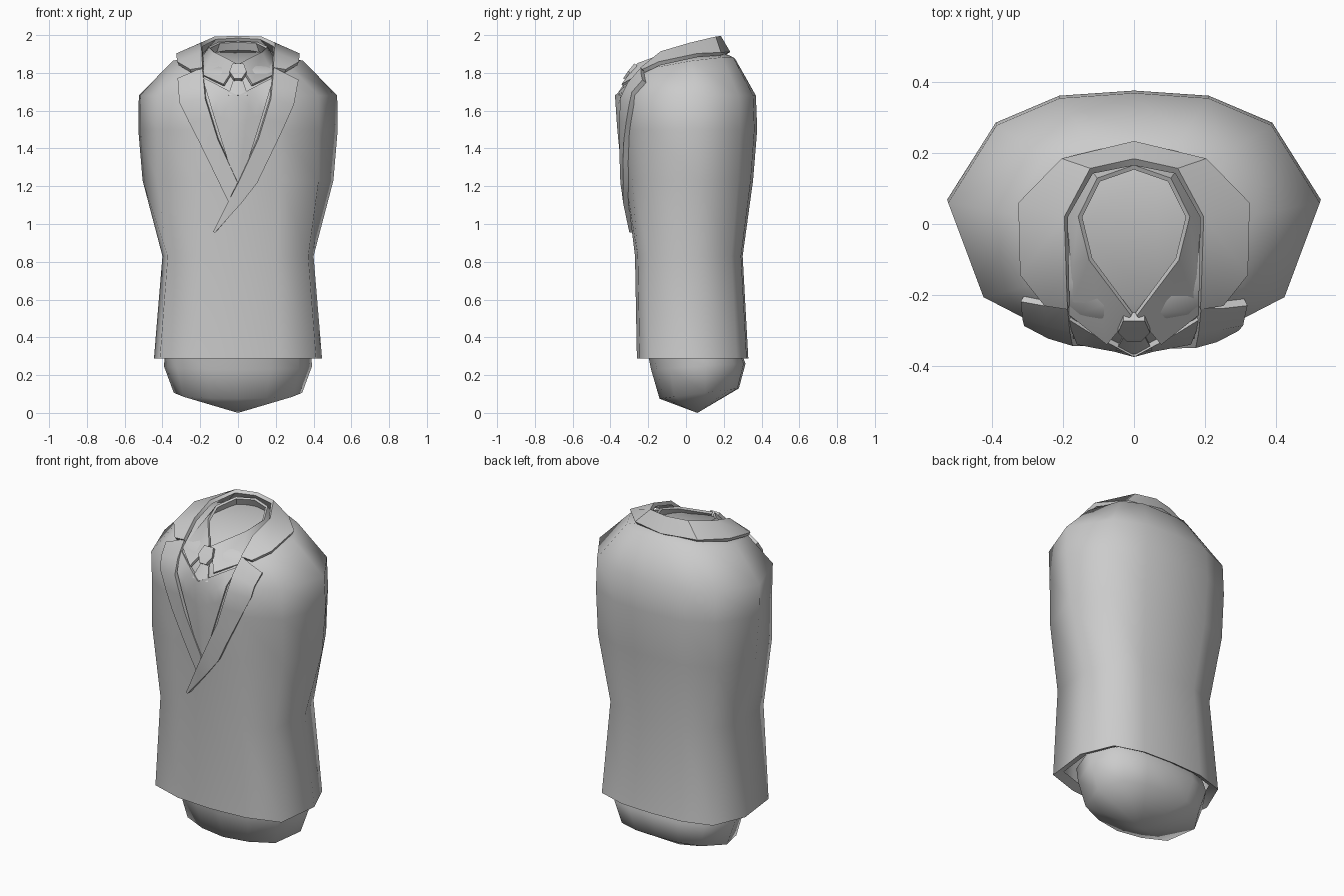
import bpy, bmesh, math
from mathutils import Vector
from mathutils.bvhtree import BVHTree

if "Cube" in bpy.data.objects:
    bpy.data.objects.remove(bpy.data.objects["Cube"])

# Half cross-sections, back centre round to front centre: (fraction of width, fraction of depth)
ROUND = [(0, 1), (.4, .96), (.74, .75), (1, .15), (.81, -.58), (.42, -.87), (0, -1)]
BOXY = [(0, 1), (.44, .97), (.82, .79), (1, .15), (.93, -.74), (.5, -.95), (0, -1)]


def finish(name, bm, angle=50, mirror=False, thick=0):
    bmesh.ops.remove_doubles(bm, verts=bm.verts, dist=.0005)
    bmesh.ops.recalc_face_normals(bm, faces=bm.faces)
    me = bpy.data.meshes.new(name)
    bm.to_mesh(me)
    bm.free()
    ob = bpy.data.objects.new(name, me)
    bpy.context.collection.objects.link(ob)
    bpy.ops.object.select_all(action='DESELECT')
    ob.select_set(True)
    bpy.context.view_layer.objects.active = ob
    if mirror:
        ob.modifiers.new("mirror", 'MIRROR')
    if thick:
        s = ob.modifiers.new("thickness", 'SOLIDIFY')
        s.thickness, s.offset = thick, 0
    for m in list(ob.modifiers):
        bpy.ops.object.modifier_apply(modifier=m.name)
    bpy.ops.object.shade_smooth_by_angle(angle=math.radians(angle))
    return ob


def loft(rings, cap_top=False, bottom=None):
    """Rings are (half width, front y, back y, front z, back z, boxiness, side lift)."""
    bm = bmesh.new()
    loops = []
    for w, yf, yb, zf, zb, box, lift in rings:
        half = []
        for (rx, ry), (bx, by) in zip(ROUND, BOXY):
            fx, fy = rx + (bx - rx) * box, ry + (by - ry) * box
            half.append((w * fx, (yf + yb) / 2 + (yb - yf) / 2 * fy,
                         zf + (zb - zf) * (fy + 1) / 2 + lift * fx))
        full = half + [(-x, y, z) for x, y, z in half[-2:0:-1]]
        loops.append([bm.verts.new(p) for p in full])
    n = len(loops[0])
    for a, b in zip(loops, loops[1:]):
        for i in range(n):
            bm.faces.new((a[i], a[(i + 1) % n], b[(i + 1) % n], b[i]))
    if cap_top:
        bm.faces.new(loops[-1])
    if bottom:
        tip = bm.verts.new(bottom)
        for i in range(n):
            bm.faces.new((loops[0][i], loops[0][(i + 1) % n], tip))
    return bm


# Jacket body, with a narrow lip turned in at the hem
body = loft([(.395, -.215, .295, .31, .31, 1, 0), (.445, -.26, .33, .288, .288, 1, 0),
             (.40, -.27, .30, .83, .83, 1, 0), (.505, -.32, .355, 1.23, 1.23, .3, 0),
             (.528, -.348, .377, 1.5, 1.5, 0, 0), (.525, -.36, .37, 1.68, 1.68, 0, 0),
             (.345, -.285, .26, 1.79, 1.875, 0, .025),
             (.16, -.25, .165, 1.83, 1.92, 0, 0)], cap_top=True)
tree = BVHTree.FromBMesh(body)
finish("jacket", body, 75)

# Rounded pelvis below the hem
finish("pelvis", loft([(.34, -.14, .28, .075, .13, .3, 0), (.392, -.185, .315, .23, .26, .1, 0),
                       (.385, -.205, .29, .33, .33, .1, 0)],
                      bottom=(0, .06, 0)), 60)


def drape(x, z, off):
    hit = tree.ray_cast(Vector((x + 1e-4, -2, z)), Vector((0, 1, 0)))[0]
    return Vector((x, (hit.y if hit else -.25) - off, z))


def strip(name, a, b, off=0, thick=.02, mirror=False, rows=1, cols=1):
    """Band between two edges; 2D points (x, z) are laid on the jacket front."""
    bm = bmesh.new()

    def mix(p, q, t):
        return [u + (v - u) * t for u, v in zip(p, q)]

    def place(p):
        return Vector(p) if len(p) == 3 else drape(p[0], p[1], off)
    grid = []
    for k in range(len(a) - 1):
        last = k == len(a) - 2
        for r in range(rows + last):
            t = r / rows
            p, q = mix(a[k], a[k + 1], t), mix(b[k], b[k + 1], t)
            grid.append([bm.verts.new(place(mix(p, q, c / cols))) for c in range(cols + 1)])
    for g, h in zip(grid, grid[1:]):
        for c in range(cols):
            bm.faces.new((g[c], g[c + 1], h[c + 1], h[c]))
    return finish(name, bm, 40, mirror, thick)


# Waistcoat panel in the jacket opening
strip("waistcoat", [(0, 1.68), (0, 1.22)], [(.19, 1.775), (.01, 1.2)],
      off=.008, thick=.016, mirror=True, rows=6, cols=3)

# Lapels: the one on +x crosses over to the closing point
strip("lapel_over", [(.185, 1.82), (.17, 1.66), (.105, 1.45), (0, 1.22), (-.05, 1.12), (-.13, .96)],
      [(.315, 1.755), (.29, 1.63), (.205, 1.44), (.1, 1.22), (.02, 1.115), (-.12, .955)],
      off=.014, thick=.03, rows=2, cols=2)
strip("lapel_under", [(-.185, 1.82), (-.17, 1.66), (-.105, 1.45), (0, 1.22)],
      [(-.315, 1.765), (-.305, 1.64), (-.205, 1.44), (-.05, 1.12)],
      off=.01, thick=.026, rows=2, cols=2)

# Jacket collar, rolled round the neck down to the lapel notch
strip("jacket_collar",
      [(0, .175, 1.99), (.12, .15, 1.985), (.192, .02, 1.95), (.188, -.13, 1.905), (.185, -.235, 1.82)],
      [(0, .225, 1.905), (.2, .18, 1.9), (.322, .06, 1.893), (.318, -.14, 1.85), (.25, -.225, 1.81)],
      thick=.022, mirror=True)

# Shirt collar with pointed wings
strip("shirt_collar",
      [(0, .16, 1.965), (.1, .125, 1.96), (.152, .02, 1.935), (.122, -.1, 1.905), (.006, -.255, 1.845)],
      [(0, .18, 1.9), (.12, .155, 1.9), (.19, .02, 1.87), (.185, -.25, 1.785), (.075, -.337, 1.735)],
      thick=.014, mirror=True)

# Tie knot and the blade running into the waistcoat
strip("tie_knot", [(-.03, -.262, 1.84), (-.045, -.295, 1.80), (-.02, -.32, 1.762)],
      [(.03, -.262, 1.84), (.045, -.295, 1.80), (.02, -.32, 1.762)], thick=.03)
strip("tie_blade", [(-.02, 1.77), (-.05, 1.68)], [(.02, 1.77), (.05, 1.68)],
      off=.002, thick=.014, rows=2, cols=2)
